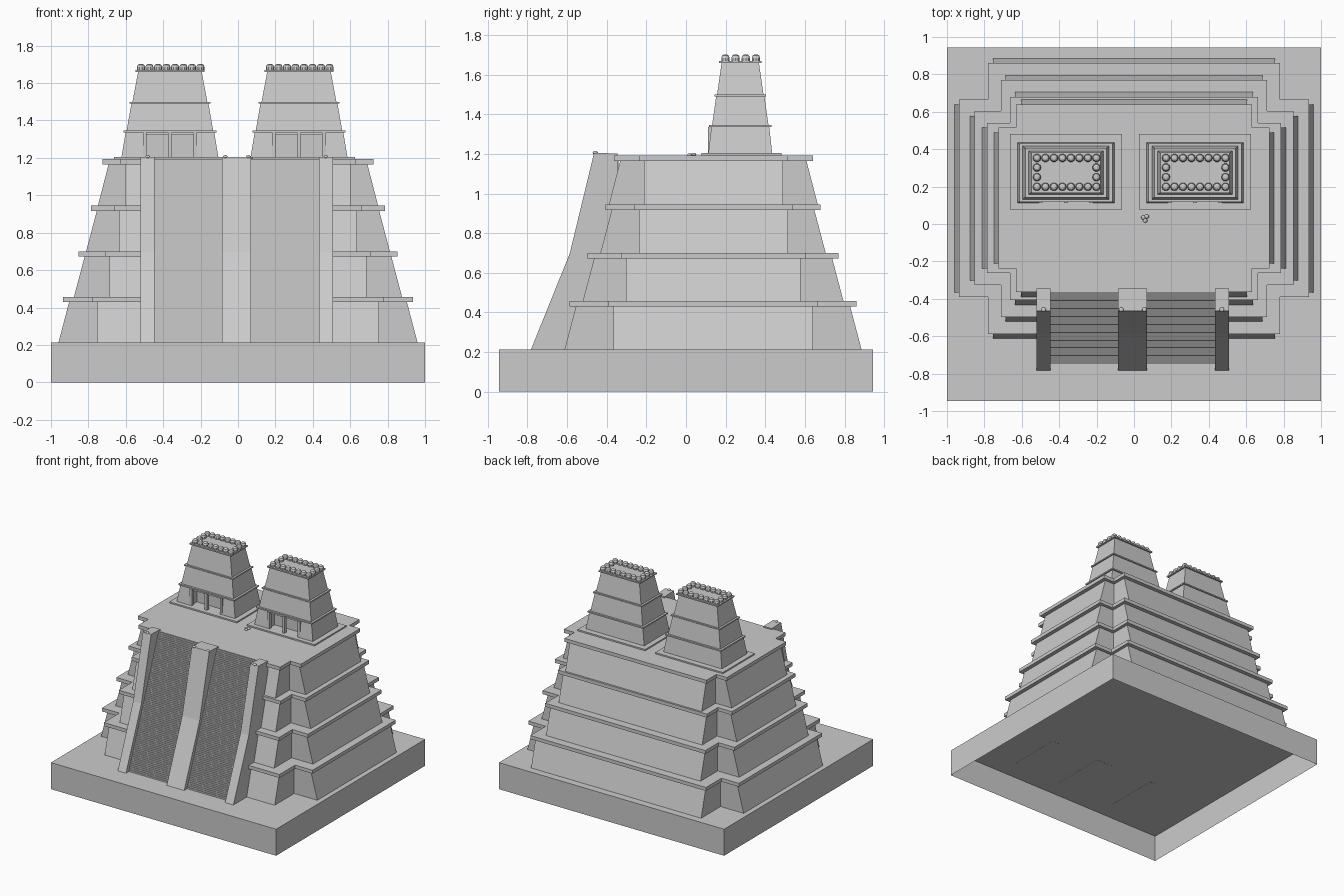
import bpy, bmesh, math

if "Cube" in bpy.data.objects:
    bpy.data.objects.remove(bpy.data.objects["Cube"])

stone = bpy.data.materials.new("grey stone")
stone.diffuse_color = (0.6, 0.6, 0.6, 1)
stone.use_nodes = True
stone.node_tree.nodes["Principled BSDF"].inputs["Base Color"].default_value = stone.diffuse_color


def make(name, bm):
    me = bpy.data.meshes.new(name)
    bm.to_mesh(me)
    bm.free()
    me.materials.append(stone)
    ob = bpy.data.objects.new(name, me)
    bpy.context.collection.objects.link(ob)
    return ob


def loft(name, lower, upper, open_bottom=False):
    """Solid between two matching point loops, optionally without its first cap."""
    bm = bmesh.new()
    a = [bm.verts.new(p) for p in lower]
    b = [bm.verts.new(p) for p in upper]
    n = len(a)
    cap = bm.faces.new(a)
    bm.faces.new(b)
    for i in range(n):
        j = (i + 1) % n
        bm.faces.new((a[i], a[j], b[j], b[i]))
    bmesh.ops.recalc_face_normals(bm, faces=bm.faces)
    if open_bottom:
        bm.faces.remove(cap)
    return make(name, bm)


def rect(cx, cy, hx, hy, z):
    return [(cx + sx * hx, cy + sy * hy, z)
            for sx, sy in ((-1, -1), (1, -1), (1, 1), (-1, 1))]


def cross(ax, ay0, ay1, bx, by0, by1, z):
    """Plan with notched corners: wide arm (a) crossed by a deep arm (b)."""
    pts = [(-bx, by0), (bx, by0), (bx, ay0), (ax, ay0), (ax, ay1), (bx, ay1),
           (bx, by1), (-bx, by1), (-bx, ay1), (-ax, ay1), (-ax, ay0), (-bx, ay0)]
    return [(x, y, z) for x, y in pts]


def extrude_x(name, profile, x0, x1):
    return loft(name, [(x0, y, z) for y, z in profile],
                [(x1, y, z) for y, z in profile])


def balls(name, centres, r, h):
    bm = bmesh.new()
    for c in centres:
        res = bmesh.ops.create_uvsphere(bm, u_segments=10, v_segments=6, radius=1)
        for v in res["verts"]:
            v.co.x = v.co.x * r + c[0]
            v.co.y = v.co.y * r + c[1]
            v.co.z = v.co.z * h + c[2]
    ob = make(name, bm)
    for p in ob.data.polygons:
        p.use_smooth = True
    return ob


def studs(name, centres, r, z0, z1, z2):
    """Round posts with a bevelled top."""
    bm = bmesh.new()
    for cx, cy in centres:
        rings = [[bm.verts.new((cx + q * math.cos(k * math.pi / 5),
                                cy + q * math.sin(k * math.pi / 5), z))
                  for k in range(10)]
                 for q, z in ((r, z0), (r, z1), (r * 0.8, (z1 + z2) / 2 + 0.003), (r * 0.4, z2))]
        for lo, hi in zip(rings, rings[1:]):
            for k in range(10):
                m = (k + 1) % 10
                bm.faces.new((lo[k], lo[m], hi[m], hi[k]))
        bm.faces.new(rings[-1])
    return make(name, bm)


# Ground plinth, hollow underneath
loft("base", rect(0, 0, 1, 0.945, 0), rect(0, 0, 1, 0.945, 0.213), True)

# Four stepped tiers: sloped wall plus overhanging slab
# slab half width, wide arm y range, deep arm half width, slab y range, slab top
tiers = [(0.935, -0.365, 0.64, 0.755, -0.588, 0.861, 0.457),
         (0.852, -0.302, 0.578, 0.686, -0.496, 0.77, 0.700),
         (0.787, -0.238, 0.515, 0.637, -0.407, 0.68, 0.945),
         (0.724, -0.212, 0.49, 0.605, -0.364, 0.64, 1.193)]
z = 0.213
for i, (ax, ay0, ay1, bx, by0, by1, top) in enumerate(tiers, 1):
    o, t, s = 0.025, 0.032, 0.025
    under = top - 0.028
    loft(f"tier_wall_{i}",
         cross(ax + o, ay0, ay1, bx, by0 - o, by1 + o, z),
         cross(ax - t, ay0, ay1, bx, by0 + t, by1 - t, under), True)
    loft(f"tier_slab_{i}",
         cross(ax, ay0 - s, ay1 + s, bx + s, by0, by1, under),
         cross(ax, ay0 - s, ay1 + s, bx + s, by0, by1, top))
    z = top

# Stairway of many shallow steps
N = 80
profile = [(-0.745, 0.213)]
for i in range(N):
    y = -0.745 + 0.375 * i / (N - 1)
    if i:
        profile.append((y, 0.213 + 0.977 * i / N))
    profile.append((y, 0.213 + 0.977 * (i + 1) / N))
profile += [(-0.34, 1.19), (-0.34, 0.213)]
extrude_x("stairs", profile, -0.45, 0.436)

# Balustrades with a kinked slope and flat cap
rail = [(-0.783, 0.212), (-0.587, 0.697), (-0.464, 1.206),
        (-0.345, 1.202), (-0.345, 0.212)]
for name, x0, x1 in (("left", -0.52, -0.447), ("middle", -0.085, 0.07),
                     ("right", 0.433, 0.507)):
    extrude_x(f"balustrade_{name}", rail, x0, x1)
balls("balustrade_ornaments",
      [(x, -0.458, 1.206) for x in (-0.483, -0.068, 0.056, 0.47)], 0.013, 0.009)

# Small reclining stone figure on the platform
balls("altar_figure", [(0.05, 0.035, 1.196), (0.068, 0.04, 1.198),
                       (0.06, 0.018, 1.195)], 0.012, 0.008)

# Twin temples
CY = 0.274
for side, cx in (("left", -0.364), ("right", 0.326)):
    loft(f"{side}_temple_plate", rect(cx, 0.279, 0.3, 0.202, 1.19),
         rect(cx, 0.279, 0.3, 0.202, 1.204))
    # storeys: lower half sizes, upper half sizes, z range
    for i, (x0, y0, x1, y1, z0, z1) in enumerate((
            (0.259, 0.161, 0.237, 0.146, 1.204, 1.336),
            (0.231, 0.142, 0.206, 0.122, 1.347, 1.49),
            (0.2, 0.117, 0.17, 0.094, 1.5, 1.66)), 1):
        body = loft(f"{side}_temple_storey_{i}", rect(cx, CY, x0, y0, z0),
                    rect(cx, CY, x1, y1, z1))
        if i == 1:
            # Doorway recess
            cut = loft(f"{side}_door_cutter", rect(cx, 0.12, 0.134, 0.07, 1.15),
                       rect(cx, 0.12, 0.134, 0.07, 1.322))
            cut.hide_render = True
            cut.hide_viewport = True
            m = body.modifiers.new("doorway", "BOOLEAN")
            m.operation = "DIFFERENCE"
            m.solver = "EXACT"
            m.object = cut
    for i, (hx, hy, z0, z1) in enumerate(((0.248, 0.157, 1.336, 1.347),
                                          (0.216, 0.131, 1.49, 1.5),
                                          (0.185, 0.107, 1.66, 1.67)), 1):
        loft(f"{side}_temple_cornice_{i}", rect(cx, CY, hx, hy, z0),
             rect(cx, CY, hx, hy, z1))
    # Door pillars
    for i, dx in enumerate((-0.134, 0, 0.134), 1):
        loft(f"{side}_door_pillar_{i}", rect(cx + dx, 0.124, 0.01, 0.012, 1.2),
             rect(cx + dx, 0.124, 0.01, 0.012, 1.337))
    # Rounded merlons around the roof edge
    spots = [(cx - 0.155 + 0.318 * i / 7, CY - 0.075 + 0.154 * j / 3)
             for i in range(8) for j in range(4) if i in (0, 7) or j in (0, 3)]
    studs(f"{side}_roof_merlons", spots, 0.022, 1.668, 1.685, 1.702)
